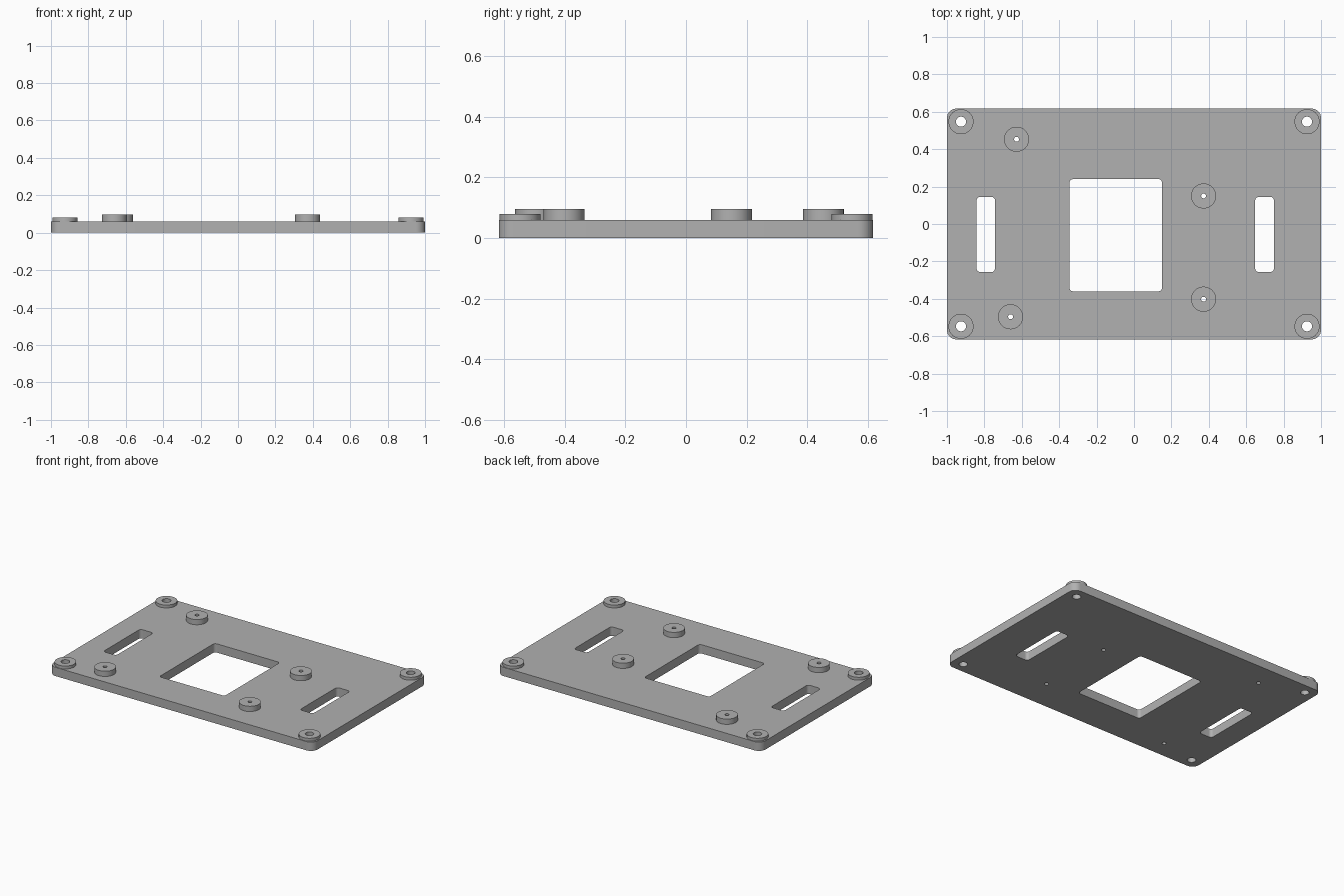
import bpy, bmesh
from math import sin, cos, pi, radians

cube = bpy.data.objects.get("Cube")
if cube:
    bpy.data.objects.remove(cube, do_unlink=True)

grey = bpy.data.materials.new("plain grey")
grey.use_nodes = True
COLOUR = (0.44, 0.44, 0.44, 1)
grey.diffuse_color = COLOUR
grey.node_tree.nodes["Principled BSDF"].inputs["Base Color"].default_value = COLOUR

PLATE_TOP = 0.06


def circle(x, y, r, n=48):
    return [(x + r * cos(2 * pi * i / n), y + r * sin(2 * pi * i / n)) for i in range(n)]


def rounded_rect(x0, x1, y0, y1, r, steps=8):
    """Outline of a rectangle with rounded corners, anticlockwise."""
    centres = [(x1 - r, y1 - r), (x0 + r, y1 - r), (x0 + r, y0 + r), (x1 - r, y0 + r)]
    points = []
    for q, (cx, cy) in enumerate(centres):
        for i in range(steps + 1):
            a = (q + i / steps) * pi / 2
            points.append((cx + r * cos(a), cy + r * sin(a)))
    return points


def solid(name, loops, z0, z1):
    """Extrude a flat outline with holes (first loop is the outside) from z0 to z1."""
    bm = bmesh.new()
    edges = []
    for loop in loops:
        vs = [bm.verts.new((x, y, z0)) for x, y in loop]
        edges += [bm.edges.new((vs[i - 1], vs[i])) for i in range(len(vs))]
    bmesh.ops.triangle_fill(bm, edges=edges, use_beauty=True, use_dissolve=False)
    moved = bmesh.ops.extrude_face_region(bm, geom=bm.faces[:], use_keep_orig=True)["geom"]
    top = [g for g in moved if isinstance(g, bmesh.types.BMVert)]
    bmesh.ops.translate(bm, verts=top, vec=(0, 0, z1 - z0))
    bmesh.ops.recalc_face_normals(bm, faces=bm.faces[:])
    mesh = bpy.data.meshes.new(name)
    bm.to_mesh(mesh)
    bm.free()
    mesh.materials.append(grey)
    obj = bpy.data.objects.new(name, mesh)
    bpy.context.collection.objects.link(obj)
    bpy.ops.object.select_all(action="DESELECT")
    obj.select_set(True)
    bpy.context.view_layer.objects.active = obj
    bpy.ops.object.shade_smooth_by_angle(angle=radians(30))
    return obj


# Raised rings: position, hole radius and top height
corners = [(x, y, 0.027, 0.08) for x in (-0.925, 0.925) for y in (-0.547, 0.547)]
standoffs = [(x, y, 0.013, 0.096) for x, y in
             ((-0.628, 0.453), (-0.66, -0.496), (0.372, 0.15), (0.372, -0.402))]

# Base plate with window, two slots and all screw holes
outlines = [
    rounded_rect(-1, 1, -0.617, 0.617, 0.05),
    rounded_rect(-0.345, 0.15, -0.36, 0.24, 0.02),
    rounded_rect(-0.842, -0.743, -0.257, 0.145, 0.02),
    rounded_rect(0.648, 0.748, -0.257, 0.145, 0.02),
]
outlines += [circle(x, y, hole) for x, y, hole, top in corners + standoffs]
solid("base_plate", outlines, 0, PLATE_TOP)

# Corner washers and board standoffs
for label, rings in (("corner_boss", corners), ("standoff", standoffs)):
    for i, (x, y, hole, top) in enumerate(rings, 1):
        solid(f"{label}_{i}", [circle(x, y, 0.067), circle(x, y, hole)], PLATE_TOP, top)
